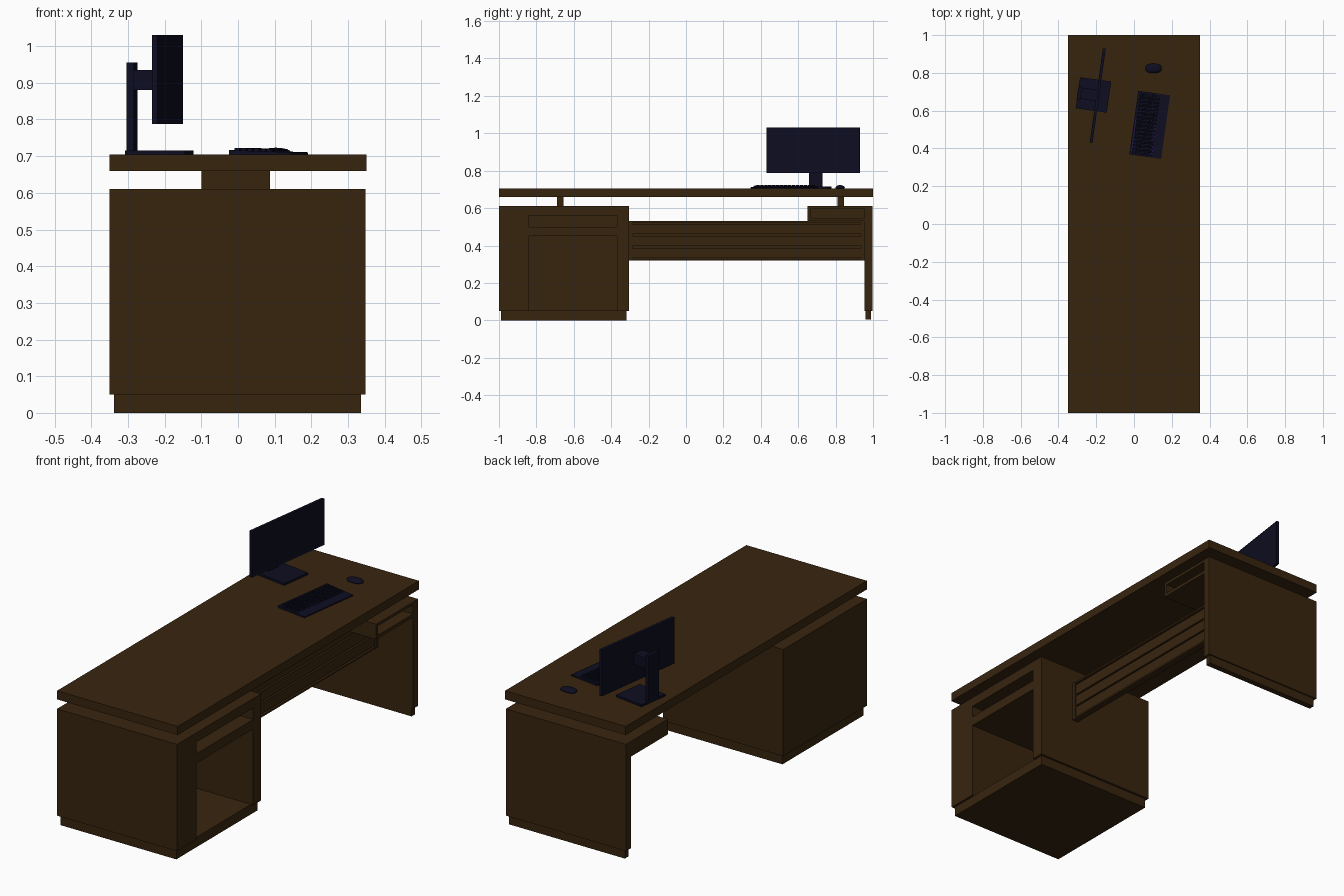
import bpy, bmesh, math
from mathutils import Matrix, Vector

if "Cube" in bpy.data.objects:
    bpy.data.objects.remove(bpy.data.objects["Cube"])


def material(name, rgb):
    m = bpy.data.materials.new(name)
    m.diffuse_color = (*rgb, 1)
    m.use_nodes = True
    m.node_tree.nodes["Principled BSDF"].inputs["Base Color"].default_value = m.diffuse_color
    return m


WOOD = material("dark wood", (0.039, 0.018, 0.0048))
BLACK = material("blue black plastic", (0.0042, 0.0042, 0.0155))
PURPLE = material("purple backlight", (0.06, 0.012, 0.2))
TURN = math.radians(-8)


def finish(name, bm, mat, loc=(0, 0, 0), rot=0):
    me = bpy.data.meshes.new(name)
    bmesh.ops.recalc_face_normals(bm, faces=bm.faces)
    bm.to_mesh(me)
    bm.free()
    me.materials.append(mat)
    ob = bpy.data.objects.new(name, me)
    ob.location = loc
    ob.rotation_euler.z = rot
    bpy.context.collection.objects.link(ob)
    return ob


def add_box(bm, x0, x1, y0, y1, z0, z1):
    m = Matrix.Translation(((x0 + x1) / 2, (y0 + y1) / 2, (z0 + z1) / 2)) @ \
        Matrix.Diagonal((x1 - x0, y1 - y0, z1 - z0, 1))
    return bmesh.ops.create_cube(bm, size=1, matrix=m)["verts"]


def boxes(name, mat, *dims, loc=(0, 0, 0), rot=0):
    bm = bmesh.new()
    for d in dims:
        add_box(bm, *d)
    return finish(name, bm, mat, loc, rot)


# Desk top and its two raised spacers
boxes("desk_top", WOOD, (-0.35, 0.35, -1, 1, 0.66, 0.705))
for label, y in (("cabinet", -0.672), ("panel", 0.828)):
    boxes(label + "_spacer", WOOD, (-0.1, 0.087, y - 0.018, y + 0.018, 0.61, 0.66))

# Cabinet with open cubby and slot on the seat side
boxes("cabinet", WOOD,
      (-0.35, -0.32, -0.84, -0.37, 0.05, 0.61),
      (-0.35, 0.347, -1, -0.84, 0.05, 0.61),
      (-0.35, 0.347, -0.37, -0.305, 0.05, 0.61),
      (-0.32, 0.347, -0.84, -0.37, 0.56, 0.61),
      (-0.32, 0.347, -0.84, -0.37, 0.45, 0.50))
boxes("cabinet_plinth", WOOD, (-0.338, 0.335, -0.99, -0.317, 0, 0.052))

# Side panel leg and foot
boxes("side_panel", WOOD, (-0.35, 0.347, 0.955, 0.997, 0.05, 0.61))
boxes("side_panel_foot", WOOD, (-0.338, 0.335, 0.96, 0.99, 0.005, 0.05))

# Open shelf box beside the side panel
boxes("small_shelf", WOOD,
      (-0.35, 0.347, 0.65, 0.955, 0.53, 0.547),
      (-0.35, 0.347, 0.65, 0.955, 0.595, 0.61),
      (-0.35, 0.347, 0.65, 0.665, 0.547, 0.595),
      (-0.35, -0.335, 0.665, 0.955, 0.547, 0.595))

# Modesty panel with frame and three slats
boxes("modesty_panel", WOOD,
      (0.11, 0.125, -0.305, 0.955, 0.32, 0.53),
      (0.125, 0.145, -0.305, -0.285, 0.32, 0.53),
      (0.125, 0.145, 0.935, 0.955, 0.32, 0.53),
      (0.125, 0.145, -0.285, 0.935, 0.32, 0.329),
      (0.125, 0.145, -0.285, 0.935, 0.521, 0.53))
boxes("modesty_slats", WOOD,
      *[(0.125, 0.138, -0.285, 0.935, z, z + 0.055) for z in (0.333, 0.397, 0.461)])

# Monitor: screen with a recessed display face
at = (-0.192, 0.68, 0)
bm = bmesh.new()
add_box(bm, -0.0075, 0.0075, -0.252, 0.252, 0.787, 1.03)
bm.faces.ensure_lookup_table()
front = max(bm.faces, key=lambda f: f.calc_center_median().x)
bmesh.ops.inset_individual(bm, faces=[front], thickness=0.01, depth=-0.002)
finish("monitor_screen", bm, BLACK, at, TURN)
# Monitor stand
boxes("monitor_base", BLACK, (-0.106, 0.06, -0.083, 0.083, 0.705, 0.716), loc=at, rot=TURN)
boxes("monitor_column", BLACK, (-0.108, -0.088, -0.036, 0.036, 0.716, 0.955), loc=at, rot=TURN)
boxes("monitor_arm", BLACK, (-0.088, -0.0075, -0.03, 0.03, 0.88, 0.935), loc=at, rot=TURN)

# Keyboard: wedge body
kb = (0.083, 0.525, 0)


def deck(x):
    return 0.7135 - 0.035 * x


bm = bmesh.new()
for v in add_box(bm, -0.085, 0.085, -0.17, 0.17, 0.705, 0.71):
    if v.co.z > 0.708:
        v.co.z = deck(v.co.x)
finish("keyboard_body", bm, BLACK, kb, TURN)
# Keyboard: rows of keys, with a long space bar
bm = bmesh.new()
for row in range(6):
    x = -0.072 + row * 0.0178
    spans = [(-0.16 + i * 0.0214, 0.0184) for i in range(15)]
    if row == 5:
        spans = spans[:3] + [(spans[3][0], 0.104)] + spans[8:]
    for y, w in spans:
        z = deck(x)
        vs = add_box(bm, x, x + 0.015, y, y + w, z - 0.002, z + 0.0065)
        mid = Vector((x + 0.0075, y + w / 2, 0))
        for v in vs:
            if v.co.z > z:
                v.co.x += (mid.x - v.co.x) * 0.2
                v.co.y += math.copysign(0.0015, mid.y - v.co.y)
finish("keyboard_keys", bm, BLACK, kb, TURN)
# Backlight lines on the keyboard
boxes("keyboard_backlight", PURPLE,
      (-0.0765, -0.0745, -0.16, 0.02, 0.714, 0.7172),
      (0.0317, 0.0332, -0.16, 0.0, 0.711, 0.7134), loc=kb, rot=TURN)

# Mouse: flattened smooth dome
bm = bmesh.new()
bmesh.ops.create_uvsphere(bm, u_segments=32, v_segments=16, radius=1)
for v in bm.verts:
    c = v.co
    r = math.hypot(c.x, c.y)
    if r > 1e-5:  # squarer outline
        k = 1 / (abs(c.x / r) ** 2.6 + abs(c.y / r) ** 2.6) ** (1 / 2.6)
        c.x, c.y = c.x * k, c.y * k
    c.x, c.y, c.z = c.x * 0.043, c.y * 0.025, max(c.z, -0.2) * 0.015
for f in bm.faces:
    f.smooth = True
finish("mouse", bm, BLACK, (0.103, 0.824, 0.708), 0)
